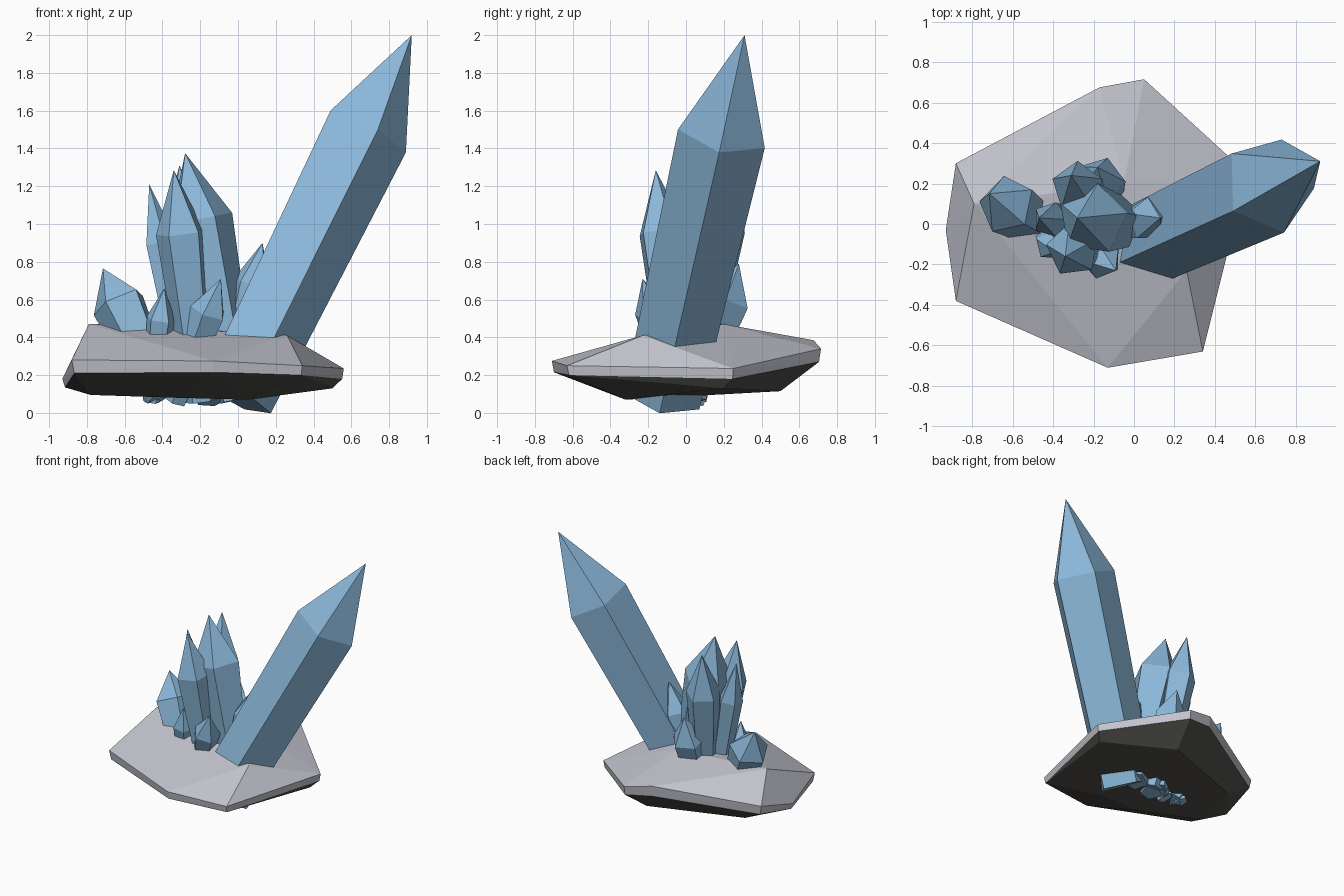
import bpy
import bmesh
import math
from mathutils import Vector

cube = bpy.data.objects.get("Cube")
if cube:
    bpy.data.objects.remove(cube, do_unlink=True)


def make_material(name, colour):
    material = bpy.data.materials.new(name)
    material.use_nodes = True
    rgba = (*colour, 1)
    material.diffuse_color = rgba
    material.node_tree.nodes["Principled BSDF"].inputs["Base Color"].default_value = rgba
    return material


crystal_blue = make_material("crystal blue", (0.26, 0.48, 0.70))
stone_grey = make_material("stone grey", (0.55, 0.56, 0.62))
stone_dark = make_material("dark underside", (0.08, 0.078, 0.07))


def finish(bm, name, materials):
    """Turn a bmesh into a flat shaded object."""
    bmesh.ops.recalc_face_normals(bm, faces=bm.faces[:])
    mesh = bpy.data.meshes.new(name)
    for material in materials:
        mesh.materials.append(material)
    bm.to_mesh(mesh)
    bm.free()
    item = bpy.data.objects.new(name, mesh)
    bpy.context.collection.objects.link(item)
    return item


def crystal(name, base, tip, radius, spin, taper=0.6, shoulder=0.73, sides=5):
    """Five sided shaft that widens to a shoulder and ends in a point."""
    base, tip = Vector(base), Vector(tip)
    axis = (tip - base).normalized()
    across = Vector((0, 1, 0)).cross(axis).normalized()
    along = axis.cross(across)
    bm = bmesh.new()

    def ring(centre, size):
        corners = []
        for i in range(sides):
            angle = math.radians(spin) + math.tau * i / sides
            offset = across * math.cos(angle) + along * math.sin(angle)
            corners.append(bm.verts.new(centre + offset * size))
        return corners

    low = ring(base, radius * taper)
    high = ring(base.lerp(tip, shoulder), radius)
    point = bm.verts.new(tip)
    bm.faces.new(low)
    for i in range(sides):
        j = (i + 1) % sides
        bm.faces.new((low[i], low[j], high[j], high[i]))
        bm.faces.new((high[i], high[j], point))
    return finish(bm, name, [crystal_blue])


# Rock slab: rim corners as x, y, upper height, lower height
rim = [
    (-0.88, -0.38, 0.28, 0.21), (-0.13, -0.71, 0.275, 0.215),
    (0.34, -0.63, 0.25, 0.20), (0.56, 0.25, 0.235, 0.18),
    (0.05, 0.715, 0.34, 0.27), (-0.17, 0.675, 0.385, 0.30),
    (-0.88, 0.30, 0.27, 0.20), (-0.93, -0.03, 0.18, 0.135),
]
crown = [(-0.79, 0.10, 0.47), (0.26, -0.23, 0.41), (-0.05, 0.20, 0.47)]
underside = [
    (-0.78, -0.15, 0.095), (-0.32, -0.33, 0.08), (0.05, -0.32, 0.07),
    (0.50, 0.20, 0.13), (0.0, 0.50, 0.115), (-0.70, 0.25, 0.11),
]
inset = 0.985
bm = bmesh.new()
for x, y, upper, lower in rim:
    bm.verts.new((x, y, upper))
    bm.verts.new((x * inset, y * inset, lower))
for corner in crown + underside:
    bm.verts.new(corner)
hull = bmesh.ops.convex_hull(bm, input=bm.verts[:])
unused = {v for v in hull["geom_interior"] if isinstance(v, bmesh.types.BMVert)}
bmesh.ops.delete(bm, geom=list(unused), context="VERTS")
bmesh.ops.recalc_face_normals(bm, faces=bm.faces[:])
# Faces that look downwards are the dark underside
for face in bm.faces:
    face.normal_update()
    face.material_index = 1 if face.normal.z < -0.55 else 0
finish(bm, "rock_slab", [stone_grey, stone_dark])

# Large leaning crystal
crystal("large_crystal", (-0.02, -0.125, 0.09), (0.92, 0.31, 2.0), 0.247, -4, taper=0.87)

# Crystal cluster: name, base centre, tip, radius, spin
cluster = [
    ("tall_middle_crystal", (0.0, 0.0, 0.07), (-0.28, 0.03, 1.375), 0.18, 10),
    ("tall_front_crystal", (-0.20, -0.04, 0.06), (-0.34, -0.16, 1.285), 0.135, 25),
    ("tall_side_crystal", (-0.26, 0.0, 0.06), (-0.47, 0.03, 1.21), 0.09, 0),
    ("tall_back_crystal", (-0.20, 0.03, 0.07), (-0.31, 0.24, 1.31), 0.13, 18),
    ("outer_crystal", (-0.40, -0.05, 0.09), (-0.715, 0.15, 0.765), 0.15, 30),
    ("inner_crystal", (-0.08, 0.0, 0.08), (0.13, 0.03, 0.90), 0.11, 20),
    ("short_back_crystal", (-0.15, 0.02, 0.06), (-0.18, 0.28, 0.79), 0.13, 0),
    ("short_front_crystal", (-0.33, -0.03, 0.06), (-0.09, -0.23, 0.71), 0.10, 40),
    ("small_front_crystal", (-0.46, 0.0, 0.06), (-0.39, -0.14, 0.66), 0.08, 15),
]
for name, base, tip, radius, spin in cluster:
    crystal(name, base, tip, radius, spin)
